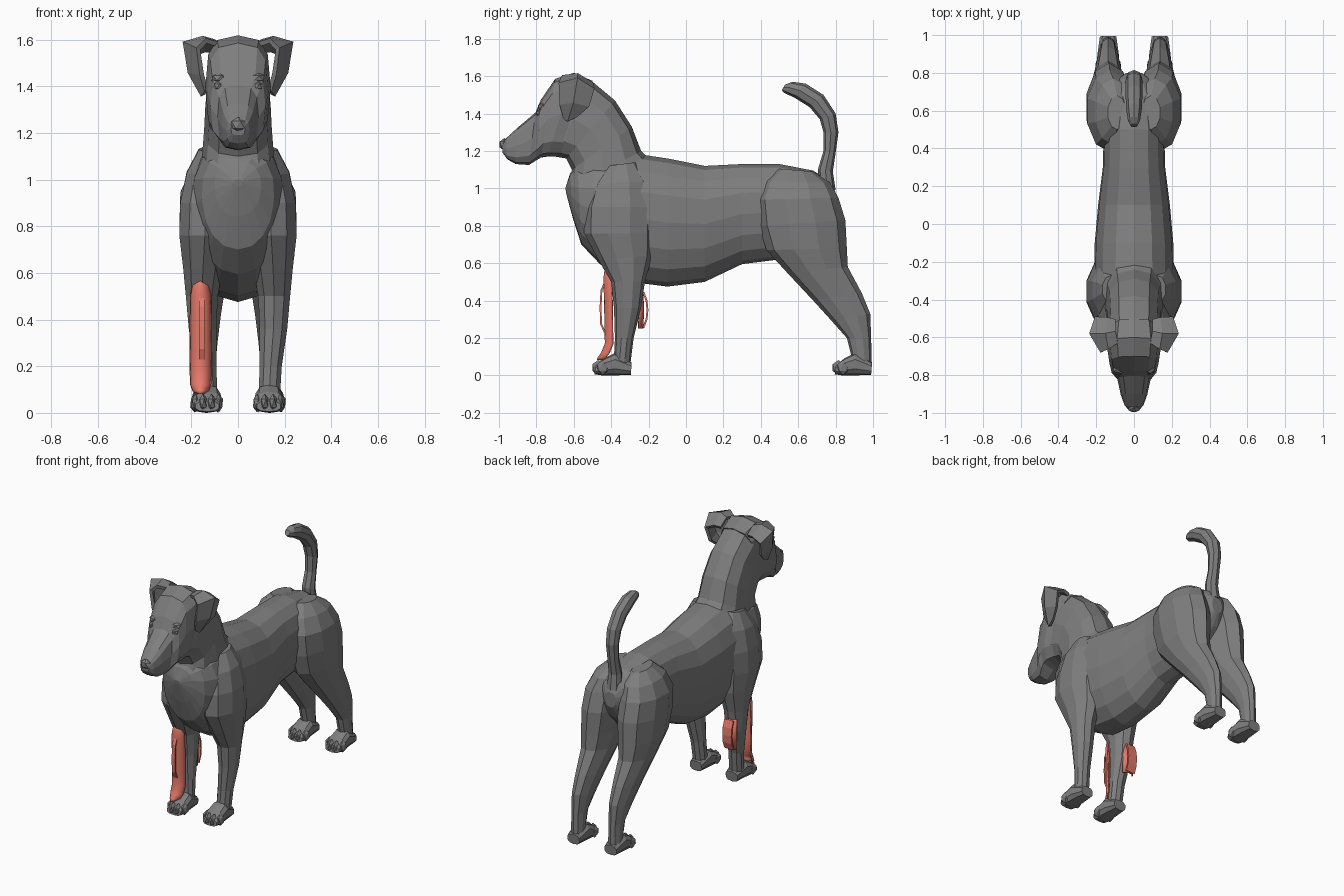
import bpy, bmesh
from math import sin, cos, pi, radians
from mathutils import Matrix

# Colours: dark grey coat, red brace
coat = bpy.data.materials.new("coat_grey")
coat.diffuse_color = (.21, .21, .21, 1)
red = bpy.data.materials.new("brace_red")
red.diffuse_color = (.78, .19, .14, 1)


def finish(name, bm, mat=coat, smooth=False):
    bmesh.ops.recalc_face_normals(bm, faces=bm.faces)
    me = bpy.data.meshes.new(name)
    bm.to_mesh(me)
    bm.free()
    ob = bpy.data.objects.new(name, me)
    bpy.context.collection.objects.link(ob)
    me.materials.append(mat)
    for p in me.polygons:
        p.use_smooth = smooth
    return ob


def loft(name, rings, n=12, square=1.0, egg=0.0, side=1, dx=0, dy=0):
    """Each ring: first edge (y, z), opposite edge (y, z), half-width, centre x."""
    bm = bmesh.new()
    loops = []
    for ay, az, by, bz, w, *cx in rings:
        c = cx[0] if cx else 0
        loop = []
        for i in range(n):
            t = 2 * pi * i / n
            ct, st = cos(t), sin(t)
            u = abs(ct) ** square * (1 if ct > 0 else -1)
            v = abs(st) ** square * (1 if st > 0 else -1) * (1 + egg * ct)
            y = (ay + by) / 2 + u * (ay - by) / 2
            z = (az + bz) / 2 + u * (az - bz) / 2
            loop.append(bm.verts.new((side * (c + dx + v * w), y + dy, z)))
        loops.append(loop)
    for a, b in zip(loops, loops[1:]):
        for i in range(n):
            j = (i + 1) % n
            bm.faces.new((a[i], a[j], b[j], b[i]))
    bm.faces.new(loops[0])
    bm.faces.new(loops[-1])
    return finish(name, bm)


def ball(name, loc, scale, sub=1):
    bm = bmesh.new()
    m = Matrix.Translation(loc) @ Matrix.Diagonal((*scale, 1))
    bmesh.ops.create_icosphere(bm, subdivisions=sub, radius=1, matrix=m)
    return finish(name, bm)


def sheet(name, rows, thick, mat=coat, smooth=False):
    bm = bmesh.new()
    g = [[bm.verts.new(p) for p in r] for r in rows]
    for a, b in zip(g, g[1:]):
        for i in range(len(a) - 1):
            bm.faces.new((a[i], a[i + 1], b[i + 1], b[i]))
    ob = finish(name, bm, mat, smooth)
    s = ob.modifiers.new("thickness", 'SOLIDIFY')
    s.thickness = thick
    s.offset = 0
    return ob


# Torso
loft("torso", [
    (-.645, 1.00, -.64, .97, .02), (-.62, 1.08, -.605, .84, .10),
    (-.58, 1.13, -.56, .70, .155), (-.50, 1.165, -.46, .595, .195),
    (-.30, 1.19, -.30, .50, .212), (-.10, 1.16, -.10, .475, .208),
    (.10, 1.12, .10, .50, .19), (.30, 1.13, .30, .595, .165),
    (.50, 1.13, .50, .62, .16), (.68, 1.095, .66, .68, .15),
    (.77, 1.04, .76, .80, .09), (.80, .98, .80, .88, .04)],
    n=16, square=.9, egg=.1)

# Neck, skull and muzzle
loft("neck", [
    (-.16, 1.12, -.58, .78, .17), (-.24, 1.20, -.638, .98, .155),
    (-.29, 1.33, -.61, 1.10, .145), (-.38, 1.47, -.64, 1.16, .14),
    (-.50, 1.57, -.70, 1.17, .135), (-.58, 1.60, -.72, 1.18, .12)], n=12, square=.8)
loft("head", [
    (-.50, 1.575, -.66, 1.17, .125), (-.60, 1.618, -.74, 1.17, .14),
    (-.70, 1.585, -.775, 1.165, .13), (-.775, 1.475, -.80, 1.15, .118),
    (-.805, 1.405, -.84, 1.125, .088), (-.90, 1.325, -.91, 1.13, .07),
    (-.965, 1.265, -.955, 1.155, .05), (-.985, 1.24, -.98, 1.19, .03)],
    n=12, square=.65)
ball("nose", (0, -.972, 1.235), (.038, .028, .034))

# Tail
loft("tail", [
    (.71, 1.02, .80, .99, .05), (.705, 1.10, .785, 1.09, .042),
    (.735, 1.20, .80, 1.19, .038), (.735, 1.30, .815, 1.30, .042),
    (.715, 1.37, .80, 1.40, .045), (.66, 1.435, .735, 1.50, .045),
    (.58, 1.485, .64, 1.56, .042), (.525, 1.51, .57, 1.57, .032),
    (.512, 1.525, .53, 1.555, .018)], n=8)

front = [
    (-.42, 1.12, -.27, 1.14, .05, .12), (-.50, 1.02, -.20, 1.04, .10, .125),
    (-.54, .90, -.17, .90, .115, .138), (-.545, .76, -.17, .76, .115, .142),
    (-.47, .62, -.18, .64, .09, .15), (-.40, .50, -.22, .50, .072, .155),
    (-.385, .36, -.24, .36, .062, .152), (-.38, .20, -.28, .20, .05, .14),
    (-.385, .10, -.295, .08, .048, .135), (-.40, .05, -.30, .03, .045, .132)]
hind = [
    (.50, 1.105, .68, 1.09, .05, .09), (.42, 1.04, .77, 1.03, .10, .11),
    (.38, .94, .815, .95, .125, .128), (.39, .80, .852, .83, .125, .132),
    (.43, .67, .86, .68, .11, .137), (.54, .55, .865, .58, .09, .137),
    (.68, .40, .94, .44, .066, .137), (.78, .29, .985, .33, .052, .137),
    (.86, .20, .99, .20, .042, .137), (.885, .10, .992, .08, .042, .137),
    (.90, .05, .99, .03, .04, .137)]
paw = [
    (-.29, .07, -.295, .003, .045), (-.38, .12, -.38, 0, .058),
    (-.44, .09, -.45, 0, .064), (-.485, .05, -.49, .006, .052)]
ear = [
    [(.09, -.63, 1.58), (.10, -.57, 1.59), (.10, -.51, 1.55)],
    [(.135, -.66, 1.595), (.15, -.58, 1.605), (.14, -.50, 1.555)],
    [(.17, -.675, 1.56), (.228, -.58, 1.585), (.198, -.495, 1.53)],
    [(.155, -.67, 1.45), (.205, -.60, 1.46), (.185, -.52, 1.44)],
    [(.135, -.65, 1.38), (.15, -.63, 1.36), (.16, -.58, 1.39)]]

# Paired parts: legs, paws, toes, ears, eyes, brows
for s, tag in ((1, "left"), (-1, "right")):
    loft(f"front_leg_{tag}", front, n=10, side=s)
    loft(f"hind_leg_{tag}", hind, n=10, side=s)
    for leg, dx, dy in (("front", .132, 0), ("hind", .137, 1.285)):
        loft(f"{leg}_paw_{tag}", paw, n=10, square=.75, side=s, dx=dx, dy=dy)
        for k, ox in enumerate((-.05, -.018, .018, .05)):
            ty = -.47 if abs(ox) < .03 else -.445
            ball(f"{leg}_toe_{tag}_{k}", (s * (dx + ox), ty + dy, .042),
                 (.02, .036, .04))
    sheet(f"ear_{tag}", [[(s * x, y, z) for x, y, z in r] for r in ear], .022)
    ball(f"eye_{tag}", (s * .085, -.782, 1.40), (.025, .022, .022))
    ball(f"brow_{tag}", (s * .08, -.765, 1.435), (.038, .03, .025))

# Leg brace on the right front leg
CX = -.16


def gutter(name, rows, depth, sign):
    """Curved shell; each row: z, outermost y, half-width."""
    grid = []
    for z, y, w in rows:
        grid.append([(CX + w * sin(a), y + sign * depth * (1 - cos(a)), z)
                     for a in (radians(d) for d in range(-80, 81, 20))])
    sheet(name, grid, .008, red, True)


def strap_loop(name, path, x, w):
    sheet(name, [[(x - w / 2, y, z), (x + w / 2, y, z)] for y, z in path], .01, red)


gutter("front_splint", [
    (.567, -.43, .012), (.545, -.435, .034), (.50, -.438, .042),
    (.40, -.434, .044), (.25, -.432, .044), (.17, -.43, .044),
    (.12, -.45, .042), (.095, -.468, .032), (.083, -.473, .012)], .05, 1)
gutter("rear_splint", [(.25, -.232, .038), (.35, -.228, .038), (.45, -.232, .038)],
       .028, -1)
strap_loop("front_strap_loop", [(-.436, .49), (-.452, .455), (-.457, .365),
                                (-.454, .275), (-.434, .23)], -.155, .024)
strap_loop("rear_strap_loop", [(-.228, .445), (-.211, .40), (-.206, .35),
                               (-.211, .30), (-.228, .255)], CX, .066)
